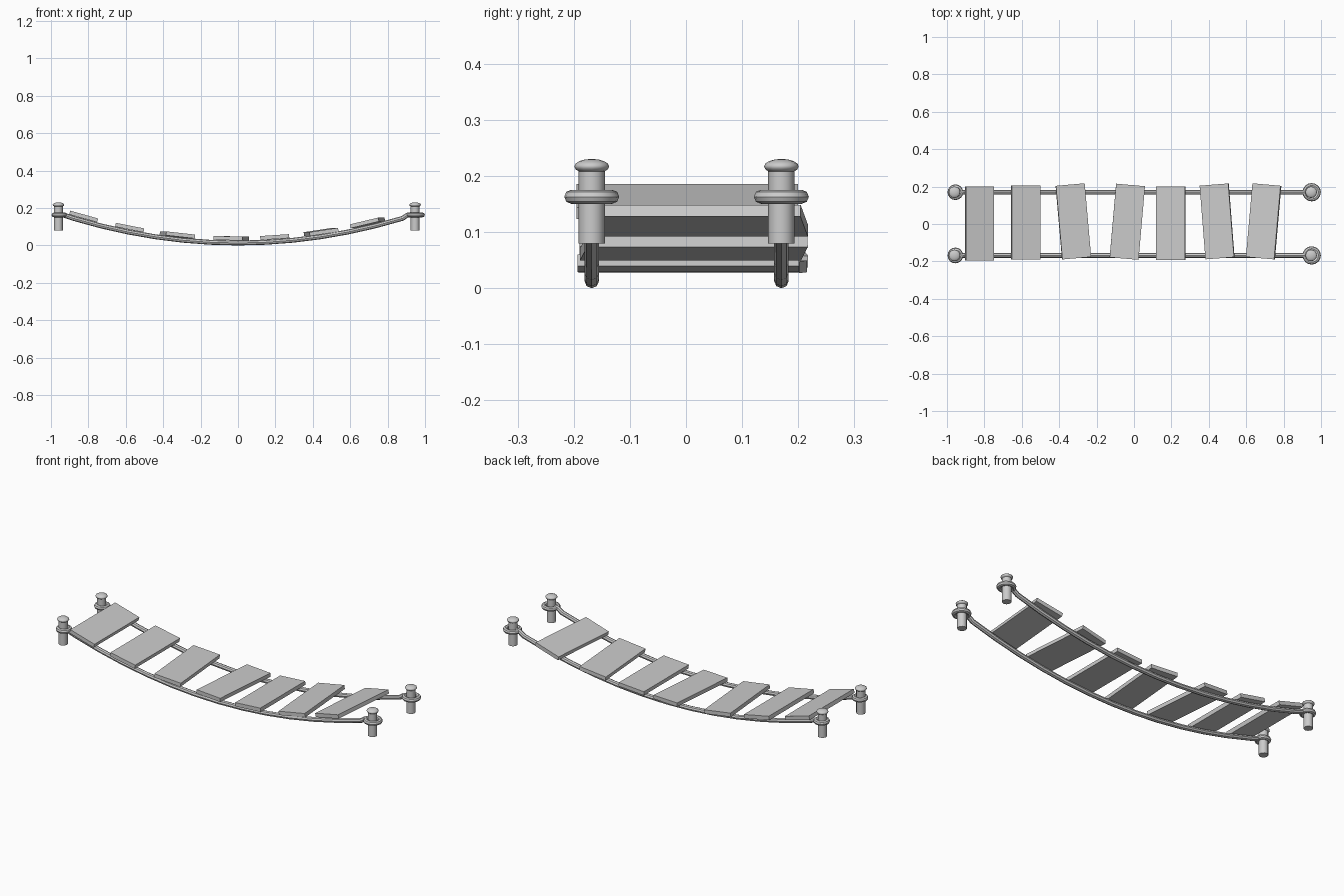
import bpy, math
from math import radians

if "Cube" in bpy.data.objects:
    bpy.data.objects.remove(bpy.data.objects["Cube"])

SAG = 0.17     # parabola factor of the hanging ropes
ROPE_R = 0.013


def rope_z(x):
    return ROPE_R + SAG * x * x


def finish(ob, name):
    ob.name = name
    bpy.ops.object.select_all(action='DESELECT')
    ob.select_set(True)
    bpy.context.view_layer.objects.active = ob
    bpy.ops.object.shade_smooth_by_angle(angle=radians(35))


def rope(name, y):
    # sagging rope, flattening out where it meets the end rings
    pts = [(-0.93, 0.162)]
    pts += [(-0.88 + i * 1.76 / 12, rope_z(-0.88 + i * 1.76 / 12)) for i in range(13)]
    pts += [(0.905, 0.162), (0.925, 0.165)]
    cu = bpy.data.curves.new(name, 'CURVE')
    cu.dimensions = '3D'
    cu.bevel_depth = ROPE_R
    cu.bevel_resolution = 2
    cu.use_fill_caps = True
    sp = cu.splines.new('POLY')
    sp.points.add(len(pts) - 1)
    for p, (x, z) in zip(sp.points, pts):
        p.co = (x, y, z, 1)
    ob = bpy.data.objects.new(name, cu)
    bpy.context.collection.objects.link(ob)
    bpy.ops.object.select_all(action='DESELECT')
    ob.select_set(True)
    bpy.context.view_layer.objects.active = ob
    bpy.ops.object.convert(target='MESH')
    finish(bpy.context.view_layer.objects.active, name)


def post(tag, x, y, ring_x, ring_outer):
    # peg, rounded cap and rope loop
    bpy.ops.mesh.primitive_cylinder_add(vertices=12, radius=0.0235, depth=0.135,
                                        location=(x, y, 0.1475))
    finish(bpy.context.object, "post_" + tag)
    bpy.ops.mesh.primitive_uv_sphere_add(segments=12, ring_count=8, radius=1,
                                         location=(x, y, 0.217))
    bpy.context.object.scale = (0.031, 0.031, 0.0135)
    finish(bpy.context.object, "post_cap_" + tag)
    bpy.ops.mesh.primitive_torus_add(major_segments=16, minor_segments=8,
                                     major_radius=ring_outer - 0.0125, minor_radius=0.0125,
                                     location=(ring_x, y, 0.163))
    finish(bpy.context.object, "rope_loop_" + tag)


def plank(i, x, y, yaw):
    # board lying on the ropes, tilted along the local slope
    slope = math.atan(2 * SAG * x)
    off = ROPE_R + 0.012
    bpy.ops.mesh.primitive_cube_add(size=1, location=(
        x - off * math.sin(slope), y, rope_z(x) + off * math.cos(slope)))
    ob = bpy.context.object
    ob.scale = (0.155, 0.395, 0.021)
    ob.rotation_euler = (0, -slope, radians(yaw))
    ob.name = f"plank_{i}"


for side, y in (("front", -0.168), ("back", 0.17)):
    rope("rope_" + side, y)
    post("left_" + side, -0.96, y, -0.955, 0.042)
    post("right_" + side, 0.947, y, 0.95, 0.049)

# centre x, centre y, twist in degrees
boards = [(-0.832, 0.002, 0), (-0.584, 0.008, 0), (-0.327, 0.014, 5), (-0.036, 0.012, -5),
          (0.198, 0.004, 0), (0.448, 0.014, 4.5), (0.699, 0.014, -5)]
for i, b in enumerate(boards):
    plank(i + 1, *b)
